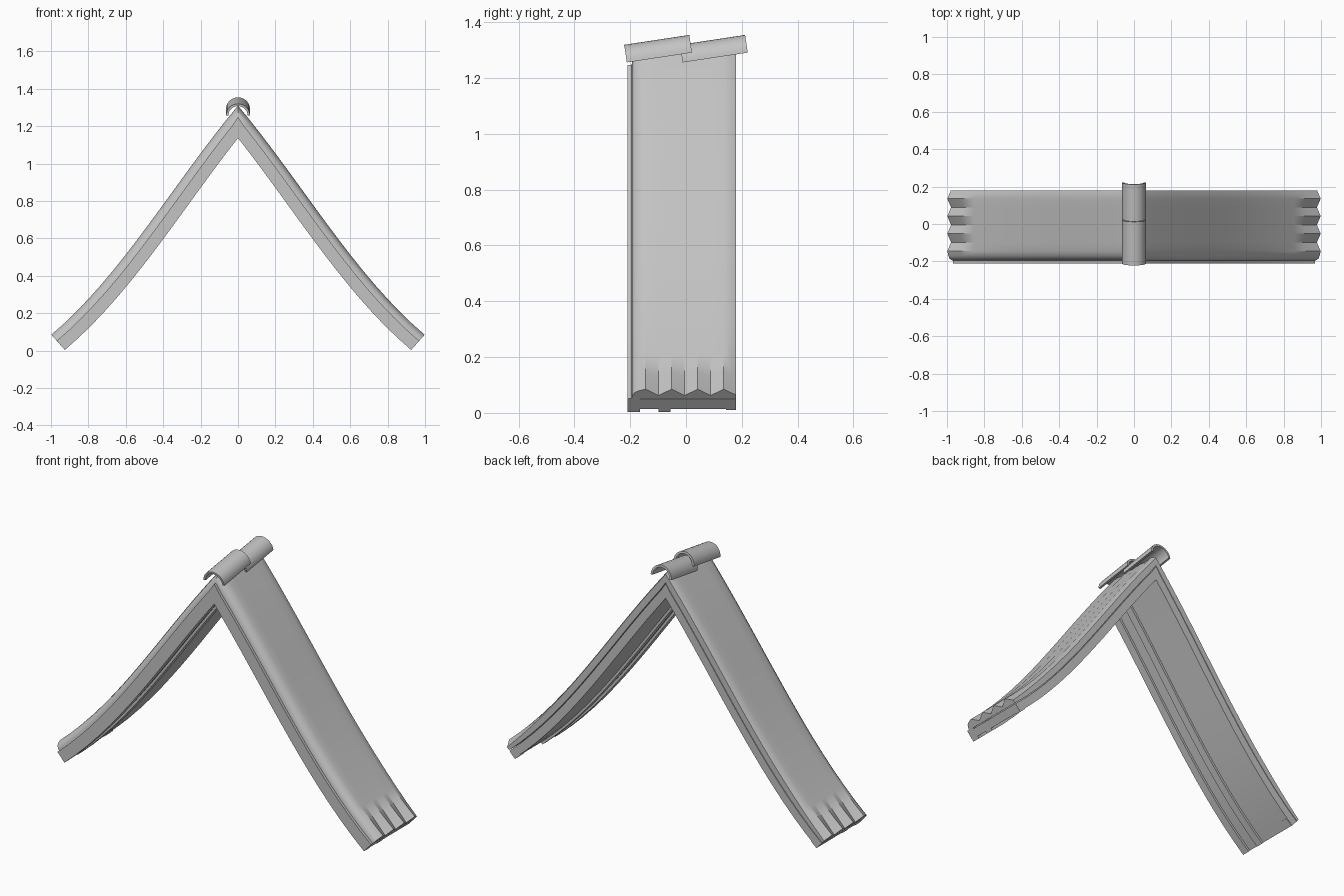
import bpy, bmesh, math
from mathutils import Vector, Matrix, geometry

cube = bpy.data.objects.get("Cube")
if cube:
    bpy.data.objects.remove(cube, do_unlink=True)

grey = bpy.data.materials.new("light_grey")
grey.use_nodes = True
colour = (0.55, 0.55, 0.55, 1)
grey.diffuse_color = colour
grey.node_tree.nodes["Principled BSDF"].inputs["Base Color"].default_value = colour


def finish(bm, name, angle):
    """Turn a bmesh into a shaded object."""
    bmesh.ops.recalc_face_normals(bm, faces=bm.faces)
    mesh = bpy.data.meshes.new(name)
    bm.to_mesh(mesh)
    bm.free()
    mesh.materials.append(grey)
    obj = bpy.data.objects.new(name, mesh)
    bpy.context.collection.objects.link(obj)
    bpy.ops.object.select_all(action='DESELECT')
    obj.select_set(True)
    bpy.context.view_layer.objects.active = obj
    bpy.ops.object.shade_smooth_by_angle(angle=math.radians(angle))
    return obj


# Slope line from ridge to eave, with an outward normal at every station
STEPS = 16
slope = geometry.interpolate_bezier(
    Vector((0, 1.31)), Vector((0.35, 0.89)), Vector((0.62, 0.405)), Vector((0.998, 0.085)), STEPS + 1)
stations = []
for i, p in enumerate(slope):
    d = slope[min(i + 1, STEPS)] - slope[max(i - 1, 0)]
    n = Vector((-d.y, d.x)).normalized()
    n = Vector((0, 1.42)) if i == 0 else Vector((abs(n.x), abs(n.y)))
    stations.append((p, n, i / STEPS))
mirrored = [(Vector((-p.x, p.y)), Vector((-n.x, n.y)), t) for p, n, t in reversed(stations[1:])]
stations = mirrored + stations


def sweep(name, section, angle=35):
    """Sweep a closed (y, depth) section over the whole gable."""
    bm = bmesh.new()
    rings = []
    for p, n, t in stations:
        ring = []
        for y, depth in section(t):
            q = p - n * depth
            ring.append(bm.verts.new((q.x, y, q.y)))
        rings.append(ring)
    for a, b in zip(rings, rings[1:]):
        for k in range(len(a)):
            m = (k + 1) % len(a)
            bm.faces.new((a[k], a[m], b[m], b[k]))
    bm.faces.new(rings[0])
    bm.faces.new(list(reversed(rings[-1])))
    return finish(bm, name, angle)


def box_section(y0, y1, d0, d1):
    return lambda t: [(y0, d0), (y1, d0), (y1, d1), (y0, d1)]


def covering_section(t):
    # Rounded front verge, then ridges that deepen towards the eaves
    wave = 0.004 + 0.026 * max(0, (t - 0.7) / 0.3) ** 2
    pts = [(-0.195, 0.046), (-0.193, 0.032), (-0.185, 0.018), (-0.17, 0.008)]
    for k in range(7):
        pts.append((-0.145 + k * 0.0467, wave * (k % 2)))
    pts += [(0.165, 0.004 + wave * 0.5), (0.18, 0.01 + wave * 0.6), (0.18, 0.046)]
    return pts


sweep("roof_covering", covering_section)
sweep("front_fascia", box_section(-0.21, -0.165, 0.044, 0.109))
sweep("under_panel", box_section(-0.165, 0.18, 0.05, 0.096))
sweep("inner_rafter", box_section(-0.098, -0.055, 0.05, 0.109))

# Small blocks at the back corner of each eave
for side, sign in (("left", 1), ("right", -1)):
    p, n, _ = stations[-1]
    centre = p - n * 0.075 - Vector((n.y, -n.x)) * 0.024
    bm = bmesh.new()
    rot = Matrix.Rotation(sign * math.atan2(n.x, n.y), 4, 'Y')
    bmesh.ops.create_cube(bm, size=1, matrix=Matrix.Translation((sign * centre.x, 0.161, centre.y))
                          @ rot @ Matrix.Diagonal((0.045, 0.036, 0.05, 1)))
    finish(bm, side + "_eave_block", 30)


# Overlapping half-round ridge tiles, tipped up towards the back
def ridge_tile(name, y, z):
    length, outer, inner, segs = 0.236, 0.064, 0.052, 16
    arc = [(r * math.cos(a), r * math.sin(a))
           for r, order in ((outer, range(segs + 1)), (inner, range(segs, -1, -1)))
           for a in (math.pi * k / segs for k in order)]
    bm = bmesh.new()
    face = bm.faces.new([bm.verts.new((x, 0, h)) for x, h in arc])
    ext = bmesh.ops.extrude_face_region(bm, geom=[face], use_keep_orig=True)
    moved = [v for v in ext["geom"] if isinstance(v, bmesh.types.BMVert)]
    bmesh.ops.translate(bm, verts=moved, vec=(0, length, 0))
    tile = finish(bm, name, 35)
    tile.matrix_world = Matrix.Translation((0, y, z)) @ Matrix.Rotation(math.radians(8.6), 4, 'X')


ridge_tile("front_ridge_tile", -0.212, 1.256)
ridge_tile("back_ridge_tile", -0.012, 1.256)
